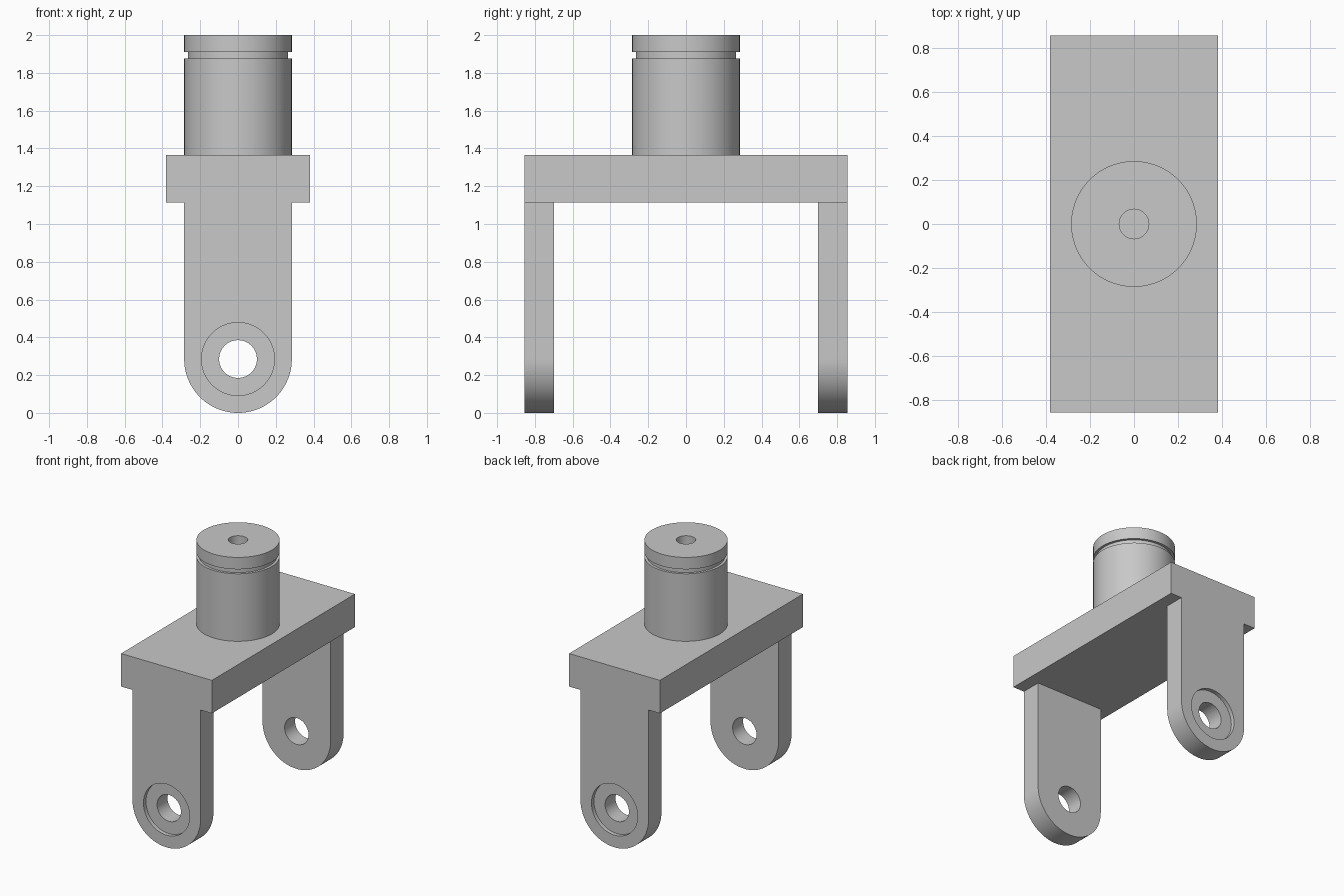
import bpy
import bmesh
from math import radians, pi, sin, cos
from mathutils import Matrix, Vector

cube = bpy.data.objects.get("Cube")
if cube:
    bpy.data.objects.remove(cube, do_unlink=True)

# Shared dimensions
PLATE_X, PLATE_Y = 0.38, 0.855
PLATE_BOTTOM, PLATE_TOP = 1.115, 1.365
LEG_R, LEG_INNER = 0.285, 0.70
HOLE_R, RECESS_R, RECESS_DEPTH = 0.1, 0.193, 0.03
SEGMENTS = 96

metal = bpy.data.materials.new("grey metal")
metal.use_nodes = True
GREY = (0.58, 0.58, 0.58, 1)
metal.diffuse_color = GREY
metal.node_tree.nodes["Principled BSDF"].inputs["Base Color"].default_value = GREY


def make_object(name, bm):
    bmesh.ops.recalc_face_normals(bm, faces=bm.faces)
    mesh = bpy.data.meshes.new(name)
    bm.to_mesh(mesh)
    bm.free()
    mesh.materials.append(metal)
    obj = bpy.data.objects.new(name, mesh)
    bpy.context.collection.objects.link(obj)
    return obj


def smooth(obj):
    obj.data.shade_smooth()
    obj.data.set_sharp_from_angle(angle=radians(30))


def cut_cylinder(obj, radius, y_from, y_to):
    """Bore a cylinder along y at the centre of the rounded leg end."""
    bm = bmesh.new()
    place = Matrix.Translation((0, (y_from + y_to) / 2, LEG_R)) @ Matrix.Rotation(pi / 2, 4, 'X')
    bmesh.ops.create_cone(bm, cap_ends=True, segments=SEGMENTS, radius1=radius,
                          radius2=radius, depth=abs(y_to - y_from), matrix=place)
    cutter = make_object("cutter", bm)
    cutter.hide_render = True
    mod = obj.modifiers.new("bore", 'BOOLEAN')
    mod.operation = 'DIFFERENCE'
    mod.solver = 'EXACT'
    mod.object = cutter
    bpy.context.view_layer.objects.active = obj
    bpy.ops.object.modifier_apply(modifier=mod.name)
    bpy.data.objects.remove(cutter, do_unlink=True)


def make_leg(name, side):
    """Flat leg with a round lower end, pin hole and outer recess."""
    outer, inner = side * PLATE_Y, side * LEG_INNER
    steps = SEGMENTS // 2
    outline = [(LEG_R, PLATE_BOTTOM), (-LEG_R, PLATE_BOTTOM)]
    outline += [(LEG_R * cos(pi + pi * i / steps), LEG_R + LEG_R * sin(pi + pi * i / steps))
                for i in range(steps + 1)]
    bm = bmesh.new()
    face = bm.faces.new([bm.verts.new((x, outer, z)) for x, z in outline])
    extruded = bmesh.ops.extrude_face_region(bm, geom=[face], use_keep_orig=True)
    moved = [v for v in extruded["geom"] if isinstance(v, bmesh.types.BMVert)]
    bmesh.ops.translate(bm, verts=moved, vec=Vector((0, inner - outer, 0)))
    leg = make_object(name, bm)
    cut_cylinder(leg, HOLE_R, inner - side * 0.1, outer + side * 0.1)
    cut_cylinder(leg, RECESS_R, outer - side * RECESS_DEPTH, outer + side * 0.1)
    smooth(leg)


# Top plate
bm = bmesh.new()
size = Matrix.Diagonal((2 * PLATE_X, 2 * PLATE_Y, PLATE_TOP - PLATE_BOTTOM, 1))
bmesh.ops.create_cube(bm, size=1,
                      matrix=Matrix.Translation((0, 0, (PLATE_TOP + PLATE_BOTTOM) / 2)) @ size)
make_object("top_plate", bm)

# Legs
make_leg("front_leg", -1)
make_leg("back_leg", 1)

# Round post with a ring groove and a blind centre hole
profile = [(0, 1.6), (0.067, 1.6), (0.067, 2), (0.285, 2), (0.285, 1.91), (0.266, 1.91),
           (0.266, 1.876), (0.285, 1.876), (0.285, PLATE_TOP), (0, PLATE_TOP)]
bm = bmesh.new()
points = [bm.verts.new((r, 0, z)) for r, z in profile]
edges = [bm.edges.new(pair) for pair in zip(points, points[1:])]
bmesh.ops.spin(bm, geom=points + edges, cent=(0, 0, 0), axis=(0, 0, 1),
               angle=2 * pi, steps=SEGMENTS)
bmesh.ops.remove_doubles(bm, verts=bm.verts, dist=0.0001)
smooth(make_object("post", bm))
